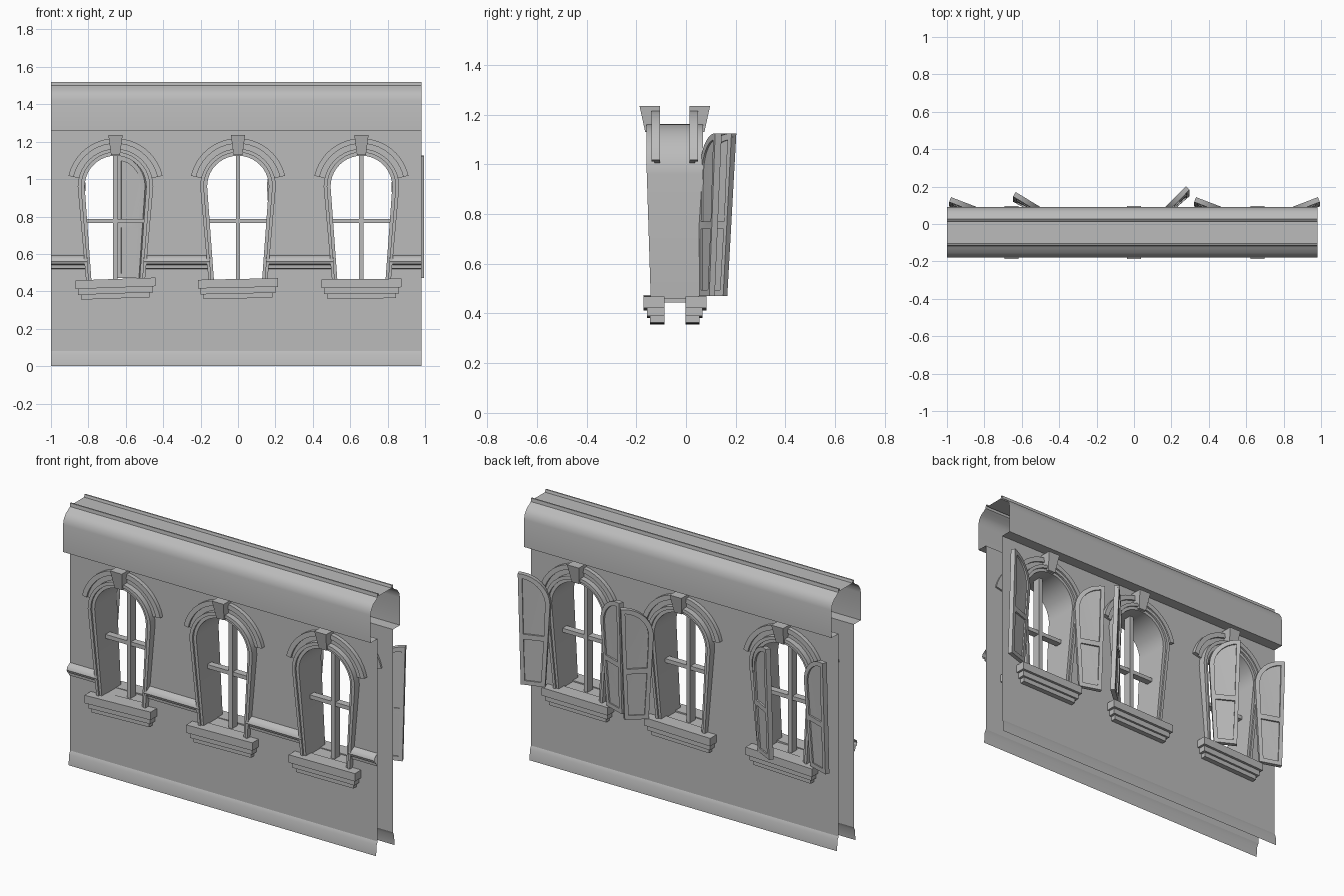
import bpy, bmesh
from math import sin, cos, pi, radians, hypot
from mathutils import Vector, Matrix

cube = bpy.data.objects.get("Cube")
if cube:
    bpy.data.objects.remove(cube)

stone = bpy.data.materials.new("grey_plaster")
stone.use_nodes = True
GREY = (0.5, 0.5, 0.5, 1)
stone.diffuse_color = GREY
stone.node_tree.nodes["Principled BSDF"].inputs["Base Color"].default_value = GREY

MID = -0.045                # middle plane of the wall
HALF = 0.07                 # distance from middle plane to each wall sheet
X0, X1 = -1.0, 0.98         # wall ends
SILL, SPRING = 0.46, 0.96   # foot and spring line of the openings
CENTRES = (-0.655, 0.0, 0.66)


def finish(name, mesh):
    """Link a mesh as a smooth-by-angle object with the plaster material."""
    mesh.materials.clear()
    mesh.materials.append(stone)
    ob = bpy.data.objects.new(name, mesh)
    bpy.context.scene.collection.objects.link(ob)
    bpy.ops.object.select_all(action='DESELECT')
    ob.select_set(True)
    bpy.context.view_layer.objects.active = ob
    bpy.ops.object.shade_smooth_by_angle(angle=radians(35))
    return ob


def plate(name, loops, y0, y1, warp=None):
    """Fill outlines (with holes) in the xz plane and extrude from y0 to y1."""
    cu = bpy.data.curves.new(name, 'CURVE')
    cu.dimensions = '2D'
    cu.fill_mode = 'BOTH'
    cu.extrude = abs(y1 - y0) / 2
    for loop in loops:
        sp = cu.splines.new('POLY')
        sp.points.add(len(loop) - 1)
        for p, (x, z) in zip(sp.points, loop):
            p.co = (x, z, 0, 1)
        sp.use_cyclic_u = True
    tmp = bpy.data.objects.new(name, cu)
    bpy.context.scene.collection.objects.link(tmp)
    bpy.context.view_layer.update()
    mesh = bpy.data.meshes.new_from_object(tmp.evaluated_get(bpy.context.evaluated_depsgraph_get()))
    bpy.data.objects.remove(tmp)
    bm = bmesh.new()
    bm.from_mesh(mesh)
    bmesh.ops.remove_doubles(bm, verts=bm.verts, dist=1e-5)
    for v in bm.verts:
        co = Vector((v.co.x, (y0 + y1) / 2 - v.co.z, v.co.y))
        v.co = warp(co) if warp else co
    bmesh.ops.recalc_face_normals(bm, faces=bm.faces)
    bm.to_mesh(mesh)
    bm.free()
    return finish(name, mesh)


def sweep(name, profile):
    """Run an open yz profile along the length of the wall."""
    bm = bmesh.new()
    rows = [[bm.verts.new((x, y, z)) for y, z in profile] for x in (X0, X1)]
    for i in range(len(profile) - 1):
        bm.faces.new((rows[0][i], rows[0][i + 1], rows[1][i + 1], rows[1][i]))
    mesh = bpy.data.meshes.new(name)
    bm.to_mesh(mesh)
    bm.free()
    return finish(name, mesh)


def arc(cx, r, a0, a1, n=20):
    return [(cx + r * cos(radians(a0 + (a1 - a0) * i / n)),
             SPRING + r * sin(radians(a0 + (a1 - a0) * i / n))) for i in range(n + 1)]


def arch(cx, r, foot=SILL):
    """Round-headed outline that narrows toward its foot."""
    return [(cx + 0.78 * r, foot)] + arc(cx, r, 0, 180) + [(cx - 0.78 * r, foot)]


def rect(x0, x1, z0, z1):
    return [(x0, z0), (x1, z0), (x1, z1), (x0, z1)]


def lean(co):
    """Make window parts shallower toward the foot."""
    t = min(max((co.z - SILL) / 0.54, 0), 1)
    return Vector((co.x, MID + (co.y - MID) * (0.85 + 0.15 * t), co.z))


# Wall sheets, base strips: front (side -1) and back (side 1)
for side, label in ((-1, "front"), (1, "back")):
    y = MID + side * HALF
    plate(label + "_wall", [rect(X0, X1, 0.08, 1.26)] + [arch(c, 0.19) for c in CENTRES], y, y)
    sweep(label + "_base", [(y, 0.08), (y + side * 0.01, 0.06), (y + side * 0.015, 0)])

# Cornice: half profile as offset from the middle plane, then mirrored
half = [(HALF, 1.26), (0.135, 1.26), (0.135, 1.42), (0.128, 1.45), (0.11, 1.475),
        (0.085, 1.49), (0.072, 1.5), (0.07, 1.52), (0.062, 1.52), (0.058, 1.505)]
sweep("cornice", [(MID - d, z) for d, z in half] + [(MID + d, z) for d, z in reversed(half)])

# String course on the front, broken by the windows' own frames
yf = MID - HALF
sweep("string_course", [(yf, 0.52), (yf - 0.012, 0.523), (yf - 0.014, 0.54), (yf - 0.026, 0.545),
                        (yf - 0.032, 0.56), (yf - 0.027, 0.575), (yf - 0.014, 0.585), (yf, 0.592)])
# Cut the string course where the windows pass through
course = bpy.data.objects["string_course"]
bm = bmesh.new()
bm.from_mesh(course.data)
for c in CENTRES:
    for x in (c - 0.15, c + 0.15):
        bmesh.ops.bisect_plane(bm, geom=bm.verts[:] + bm.edges[:] + bm.faces[:],
                               plane_co=(x, 0, 0), plane_no=(1, 0, 0))
gone = [f for f in bm.faces if any(abs(f.calc_center_median().x - c) < 0.14 for c in CENTRES)]
bmesh.ops.delete(bm, geom=gone, context='FACES')
bm.to_mesh(course.data)
bm.free()

# Windows
for n, (c, tilt) in enumerate(zip(CENTRES, (2.0, 1.2, 0.5)), 1):
    tag = "_%d" % n

    # Deep two-step lining, floor and glazing bars
    for part, r0, r1, d in (("inner", 0.165, 0.185, 0.103), ("outer", 0.183, 0.202, 0.114)):
        plate(part + "_frame" + tag, [arch(c, r1) + arch(c, r0)[::-1]], MID - d, MID + d, lean)
    plate("window_floor" + tag, [rect(c - 0.15, c + 0.15, 0.445, 0.46)], MID - 0.1, MID + 0.1)
    plate("mullion" + tag, [rect(c - 0.012, c + 0.012, SILL, 1.125)], MID - 0.025, MID + 0.025)
    plate("transom" + tag, [rect(c - 0.155, c + 0.155, 0.765, 0.788)], MID - 0.02, MID + 0.02)

    def tipped(co, c=c, a=radians(tilt)):
        return Vector((co.x, co.y, co.z + (co.x - c) * sin(a)))

    for side, label in ((-1, "front"), (1, "back")):
        # Stepped sill
        for k, (w, z0, z1, d) in enumerate(((0.213, 0.42, 0.466, 0.127), (0.2, 0.388, 0.42, 0.112),
                                            (0.185, 0.362, 0.388, 0.1)), 1):
            plate("%s_sill_step_%d" % (label, k) + tag, [rect(c - w, c + w, z0, z1)],
                  MID + side * 0.042, MID + side * d, tipped)
        # Hood moulding in two bands
        for part, r0, r1, d in (("inner", 0.2, 0.235, 0.082), ("outer", 0.23, 0.258, 0.094)):
            plate("%s_%s_hood" % (label, part) + tag,
                  [arc(c, r1, 13, 167) + arc(c, r0, 167, 13)], MID + side * 0.06, MID + side * d)

        # Wedge keystone, deepest at the top
        def wedge(co, root=MID + side * 0.06):
            return Vector((co.x, root + (co.y - root) * (0.72 + 0.28 * (co.z - 1.13) / 0.105), co.z))
        plate(label + "_keystone" + tag, [[(c - 0.024, 1.13), (c + 0.024, 1.13),
                                           (c + 0.038, 1.235), (c - 0.038, 1.235)]],
              MID + side * 0.06, MID + side * 0.142, wedge)


# Shutters: hinge x and swing direction
W = 0.165
outline = [(0.036, 0.47)] + arc(W, W, 180, 90, 10) + [(W, 0.47)]
lower = [(0.057, 0.495), (W - 0.022, 0.495), (W - 0.022, 0.74), (0.038, 0.74)]
upper = [(0.036, 0.77)] + [p for p in arc(W, W - 0.025, 180, 90, 10) if p[0] < W - 0.022] + [
    (W - 0.022, SPRING + W - 0.027), (W - 0.022, 0.77)]
for n, (hx, dx, dy) in enumerate(((-0.82, -0.17, 0.065), (-0.49, -0.14, 0.085), (0.165, 0.11, 0.112),
                                  (0.49, -0.17, 0.065), (0.825, 0.17, 0.065)), 1):
    length = hypot(dx, dy)
    u = Vector((dx, dy, 0)) / length
    t = Vector((-u.y, u.x, 0))

    def swing(co, hx=hx, u=u, t=t):
        return lean(Vector((hx, 0.068, 0)) + u * co.x * 1.06 + t * co.y + Vector((0, 0, co.z)))
    plate("shutter_frame_%d" % n, [outline, lower, upper], -0.014, 0.014, swing)
    plate("shutter_panel_%d" % n, [[(0.045, 0.48)] + arc(W, W - 0.01, 180, 90, 10) + [(W - 0.01, 0.48)]],
          -0.006, 0.006, swing)
